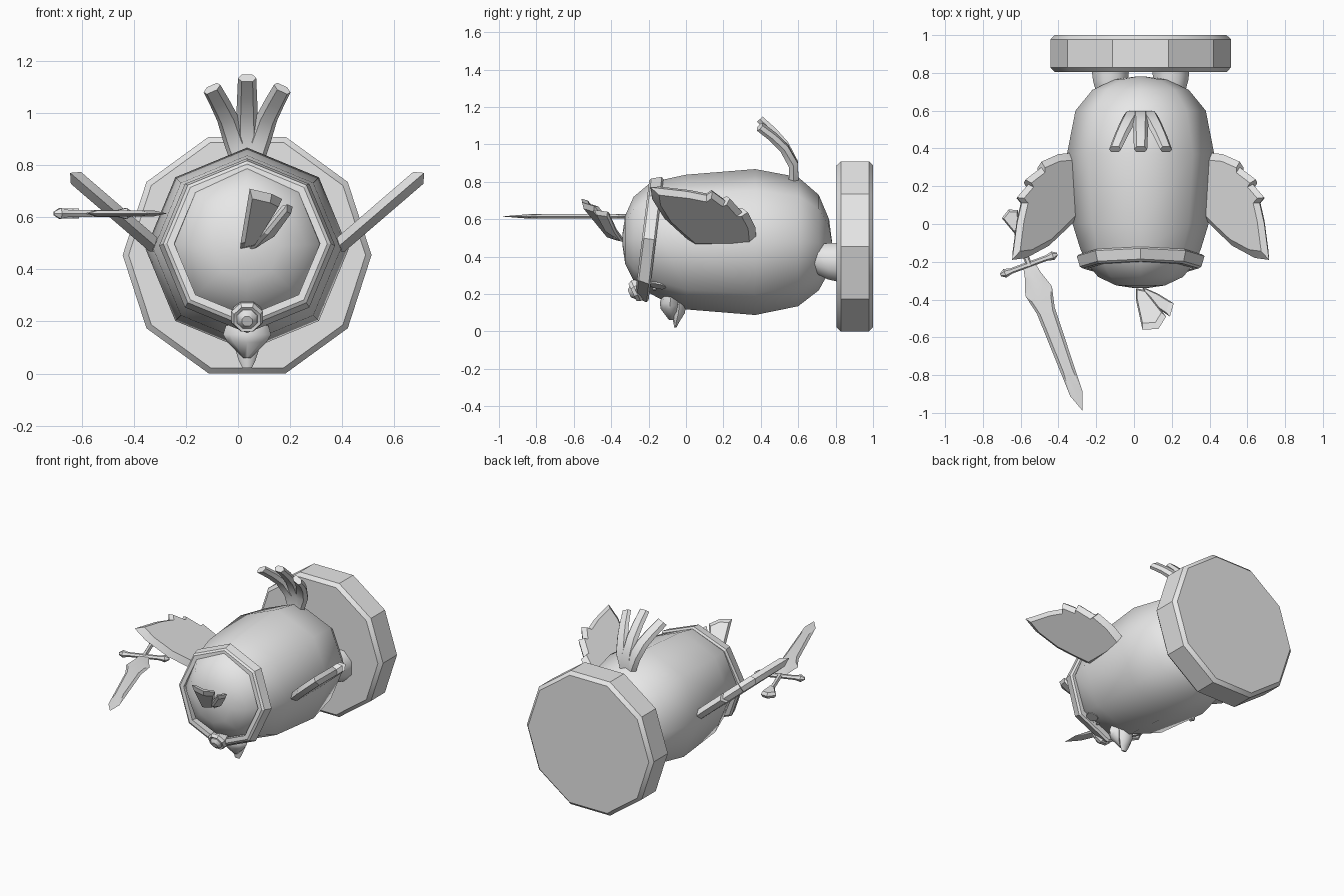
import bpy, bmesh, math
from math import sin, cos, pi
from mathutils import Vector, Matrix, Euler

if "Cube" in bpy.data.objects:
    bpy.data.objects.remove(bpy.data.objects["Cube"])

CX = 0.035  # the symmetry plane

grey = bpy.data.materials.new("plain_grey")
grey.use_nodes = True
grey.diffuse_color = (0.8, 0.8, 0.8, 1)
grey.node_tree.nodes["Principled BSDF"].inputs["Base Color"].default_value = (0.8, 0.8, 0.8, 1)


def build(name, verts, faces, angle=35):
    me = bpy.data.meshes.new(name)
    me.from_pydata([tuple(v) for v in verts], [], faces)
    bm = bmesh.new()
    bm.from_mesh(me)
    bmesh.ops.recalc_face_normals(bm, faces=bm.faces)
    bm.to_mesh(me)
    bm.free()
    me.materials.append(grey)
    ob = bpy.data.objects.new(name, me)
    bpy.context.collection.objects.link(ob)
    bpy.ops.object.select_all(action='DESELECT')
    ob.select_set(True)
    bpy.context.view_layer.objects.active = ob
    bpy.ops.object.shade_smooth_by_angle(angle=math.radians(angle))
    return ob


def loft(name, rings, angle=35, closed=False):
    """Skin a list of equal rings, capping the ends unless it loops."""
    n, m = len(rings[0]), len(rings)
    verts = [v for r in rings for v in r]
    faces = [(i * n + j, i * n + (j + 1) % n, (i + 1) % m * n + (j + 1) % n, (i + 1) % m * n + j)
             for i in range(m if closed else m - 1) for j in range(n)]
    if not closed:
        faces += [tuple(range(n)), tuple(range((m - 1) * n, m * n))]
    return build(name, verts, faces, angle)


def ring(y, r, zc, n=8, x=CX, turn=0.0, rx=1.0):
    return [Vector((x + rx * r * sin(2 * pi * (k + turn) / n), y, zc + r * cos(2 * pi * (k + turn) / n)))
            for k in range(n)]


def plate(name, pts, thick, shrink=0.8, angle=25):
    """A blade-like solid: sharp rim, raised faces on both sides."""
    pts = [Vector(p) for p in pts]
    c = sum(pts, Vector()) / len(pts)
    nrm = Vector()
    for a, b in zip(pts, pts[1:] + pts[:1]):
        nrm += (a - c).cross(b - c)
    nrm = nrm.normalized() * thick / 2
    inner = [c + (p - c) * shrink for p in pts]
    return loft(name, [[p + nrm for p in inner], pts, [p - nrm for p in inner]], angle)


def mirrored(pts):
    return [(2 * CX - x, y, z) for x, y, z in pts]


# Plinth behind the feet
loft("plinth", [ring(y, r, 0.455, 10, turn=0.5) for y, r in
                ((0.805, 0.455), (0.828, 0.478), (0.978, 0.478), (1.0, 0.455))], 30)

# Body with the crown of the head
loft("body", [ring(*s) for s in (
    (-0.34, 0.03, 0.49), (-0.325, 0.13, 0.49), (-0.28, 0.225, 0.495), (-0.2, 0.29, 0.497),
    (-0.13, 0.32, 0.49), (0.0, 0.36, 0.478), (0.37, 0.39, 0.478), (0.6, 0.345, 0.48),
    (0.71, 0.255, 0.475), (0.765, 0.14, 0.46), (0.78, 0.03, 0.455))], 65)

# Slanted headband
tilt = Matrix.Translation((0, -0.2, 0.495)) @ Matrix.Rotation(math.radians(-7), 4, 'X')
loft("headband", [[tilt @ v for v in ring(y, r, 0)] for y, r in
                  ((-0.035, 0.28), (-0.035, 0.308), (-0.025, 0.322), (0.03, 0.338), (0.04, 0.325), (0.04, 0.28))],
     25, closed=True)

# Headband jewel in its round setting
face_down = Matrix.Translation((CX, -0.25, 0.225)) @ Matrix.Rotation(math.radians(25), 4, 'X')
for nm, prof in (("jewel_setting", ((0.03, 0.055), (-0.02, 0.065), (-0.04, 0.055), (-0.035, 0.042))),
                 ("jewel", ((0.0, 0.045), (-0.04, 0.042), (-0.058, 0.022)))):
    loft(nm, [[face_down @ v for v in ring(y, r, 0, 8, 0, 0.5)] for y, r in prof])


# Beak, in two halves
def beak(name, sections):
    loft(name, [[Vector((CX + w * sin(2 * pi * k / 8), y + d * cos(2 * pi * k / 8), z)) for k in range(8)]
                for z, y, w, d in sections], 50)


beak("upper_beak", ((0.19, -0.08, 0.08, 0.05), (0.15, -0.085, 0.092, 0.055),
                    (0.12, -0.085, 0.075, 0.05), (0.06, -0.07, 0.015, 0.02)))
beak("lower_beak", ((0.16, -0.035, 0.055, 0.035), (0.1, -0.04, 0.048, 0.035),
                    (0.05, -0.052, 0.032, 0.016), (0.022, -0.057, 0.018, 0.006)))


# Eyes and cheek dots, thin discs on the head
def disc(name, side, off, y, a, b):
    nrm = Vector((side * 0.38, -0.2, -0.9)).normalized()
    u = Vector((side * 0.92, 0, 0.38)).normalized()
    v = nrm.cross(u)
    c = Vector((CX + side * off, y, 0.172 + 0.414 * off - (y + 0.15) * 0.29))
    loft(name, [[c + nrm * h + u * a * cos(k * pi / 6) + v * b * sin(k * pi / 6) for k in range(12)]
                for h in (-0.005, 0.004)])


for side, label in ((1, "left"), (-1, "right")):
    disc(label + "_eye", side, 0.175, -0.15, 0.035, 0.045)
    for k, (off, y) in enumerate(((0.115, -0.17), (0.13, -0.2), (0.215, -0.2))):
        disc(f"{label}_dot_{k + 1}", side, off, y, 0.008, 0.01)

# Wings with stepped feather edges
outline = ((0.36, 0.38), (0.47, 0.37), (0.56, 0.33), (0.56, 0.3), (0.645, 0.235), (0.63, 0.21),
           (0.69, 0.14), (0.665, 0.11), (0.69, 0.0), (0.715, -0.19), (0.64, -0.18), (0.52, -0.115),
           (0.43, -0.03), (0.36, 0.04))
wing = [(x, y, 0.5 + (x - 0.4) * 0.86) for x, y in outline]
plate("left_wing", wing, 0.06, 0.85)
plate("right_wing", mirrored(wing), 0.06, 0.85)

# Three tail feathers curving up and forward
spine = ((0.8, 0.575, 0.045), (0.9, 0.575, 0.045), (1.0, 0.525, 0.041), (1.07, 0.465, 0.038), (1.135, 0.395, 0.035))
for nm, lean in (("tail_feather_right", -1), ("tail_feather_middle", 0), ("tail_feather_left", 1)):
    rings = []
    for i, (z, y, w) in enumerate(spine):
        t = i / 4
        c = Vector((CX + lean * (0.015 + 0.12 * t), y, z - abs(lean) * 0.04 * t))
        u = Vector((1, 0, -0.45 * lean * t)).normalized() * w
        n = Vector((0, 0.9, 0.3 + 0.5 * t)).normalized() * (0.028 - 0.008 * t)
        rings.append([c + u, c + u * 0.6 + n, c - u * 0.6 + n, c - u, c - u * 0.6 - n, c + u * 0.6 - n])
    loft(nm, rings, 40)

# Crest feathers on the crown
plate("crest_large", [(0.01, -0.34, 0.48), (0.01, -0.4, 0.5), (0.045, -0.56, 0.71), (0.13, -0.555, 0.69),
                      (0.17, -0.49, 0.67), (0.06, -0.35, 0.49)], 0.04)
plate("crest_small", [(0.04, -0.33, 0.475), (0.1, -0.43, 0.54), (0.19, -0.49, 0.65), (0.21, -0.42, 0.64),
                      (0.13, -0.37, 0.53)], 0.03)

# Feet pressed against the plinth
for side, label in ((1, "left"), (-1, "right")):
    loft(label + "_foot", [ring(y, r, z, 8, CX + side * 0.16, 0.5, 0.95) for y, r, z in
                           ((0.66, 0.06, 0.4), (0.71, 0.09, 0.385), (0.76, 0.105, 0.375), (0.81, 0.112, 0.37))], 50)

# Sword held by the right wing, laid along its own axis (u across, v forward)
hilt = Vector((-0.56, -0.205, 0.615))
fwd = Vector((0.345, -0.939, 0))
across = Vector((0.939, 0.345, 0))


def at(u, v, h=0.0):
    return hilt + across * u + fwd * v + Vector((0, 0, h))


half = ((0.03, 0.0), (0.045, 0.07), (0.075, 0.16), (0.05, 0.27), (0.035, 0.74))
plate("sword_blade", [at(u, v) for u, v in half] + [at(0, 0.835)] + [at(-u, v) for u, v in half[::-1]], 0.024, 0.7)


def bar(name, ends):
    loft(name, [[c + a * r * cos(k * pi / 3) + Vector((0, 0, r * sin(k * pi / 3))) for k in range(6)]
                for c, a, r in ends])


bar("sword_guard", [(at(u, 0.01), fwd, r) for u, r in
                    ((-0.16, 0.008), (-0.135, 0.024), (-0.1, 0.015), (0.1, 0.015), (0.135, 0.024), (0.16, 0.008))])
bar("sword_grip", [(at(0, v), across, 0.016) for v in (0.02, -0.24)])
plate("sword_pommel", [at(-0.015, -0.17), at(-0.05, -0.27), at(0, -0.3), at(0.045, -0.28), at(0.015, -0.17)], 0.04)
